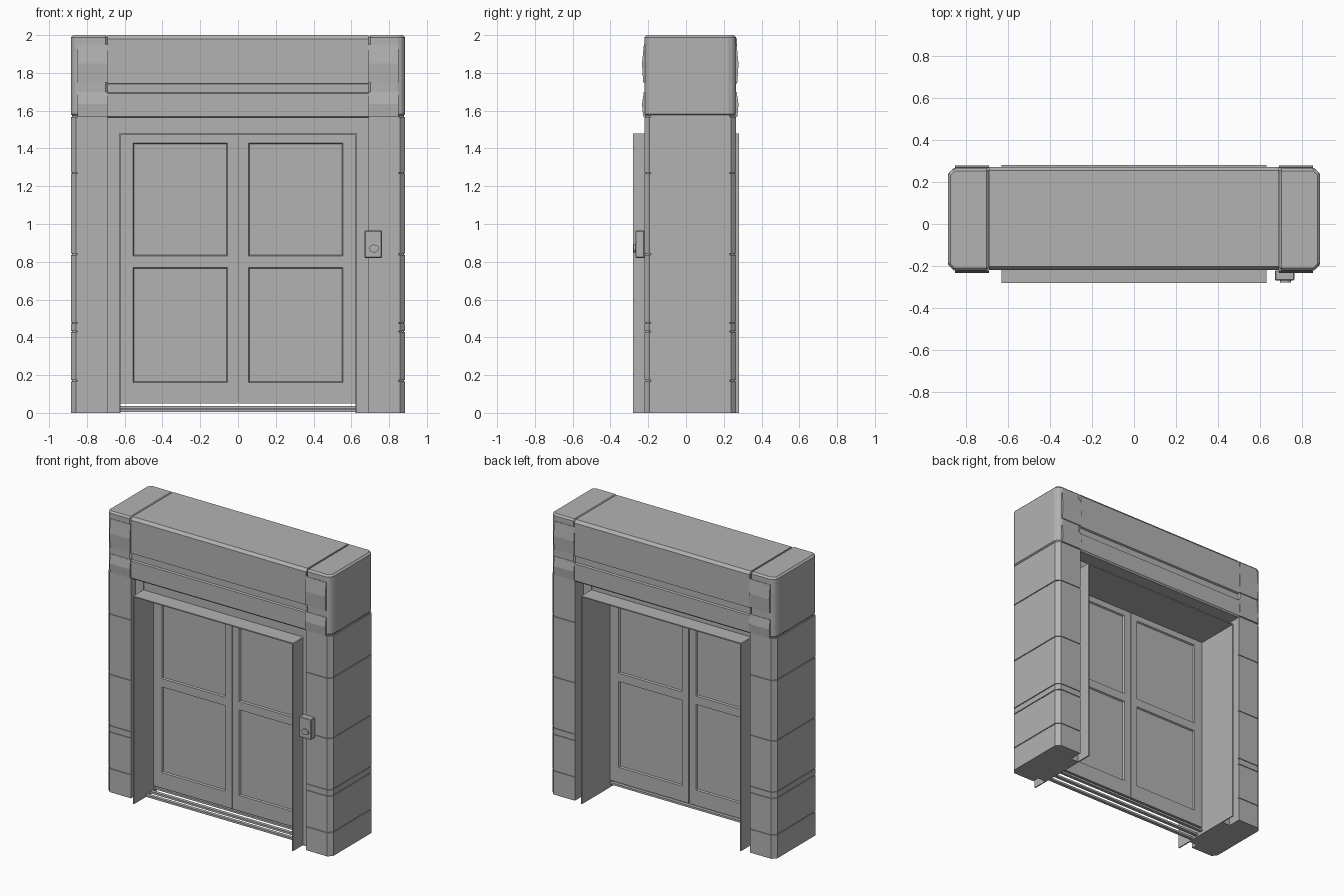
import bpy, bmesh
from mathutils import Vector

if "Cube" in bpy.data.objects:
    bpy.data.objects.remove(bpy.data.objects["Cube"], do_unlink=True)

grey = bpy.data.materials.new("plain grey")
grey.use_nodes = True
colour = (0.45, 0.45, 0.45, 1)
grey.diffuse_color = colour
grey.node_tree.nodes["Principled BSDF"].inputs["Base Color"].default_value = colour


def finish(name, bm):
    bmesh.ops.recalc_face_normals(bm, faces=bm.faces)
    mesh = bpy.data.meshes.new(name)
    bm.to_mesh(mesh)
    bm.free()
    mesh.materials.append(grey)
    obj = bpy.data.objects.new(name, mesh)
    bpy.context.collection.objects.link(obj)
    return obj


def extrude(name, points, axis, start, end):
    """Prism: the 2D points lie in the two other axes, in x, y, z order."""
    bm = bmesh.new()

    def place(p):
        co = list(p)
        co.insert(axis, start)
        return bm.verts.new(co)

    face = bm.faces.new([place(p) for p in points])
    side = bmesh.ops.extrude_face_region(bm, geom=[face])["geom"]
    shift = Vector((0, 0, 0))
    shift[axis] = end - start
    bmesh.ops.translate(bm, vec=shift, verts=[v for v in side if isinstance(v, bmesh.types.BMVert)])
    return finish(name, bm)


def box(name, x, y, z):
    x = sorted(x)
    return extrude(name, [(x[0], y[0]), (x[1], y[0]), (x[1], y[1]), (x[0], y[1])], 2, *z)


def bevel(obj, width, segments=1):
    mod = obj.modifiers.new("bevel", "BEVEL")
    mod.width = width
    mod.segments = segments


FRONT, BACK, OUT, IN, TOP = -0.22, 0.265, 0.885, 0.69, 1.57


def pillar_outline(s, inset=0.0, cut=0.028):
    f, b, o, i = FRONT + inset, BACK - inset, OUT - inset, IN
    return [(s * x, y) for x, y in
            ((i, f), (o - cut, f), (o, f + cut), (o, b - cut), (o - cut, b), (i, b))]


def door_leaf(name, s):
    bm = bmesh.new()
    bmesh.ops.create_cube(bm, size=1)
    for v in bm.verts:
        v.co = (s * (0.316 + v.co.x * 0.626), -0.05 + v.co.y * 0.03, 0.7625 + v.co.z * 1.425)
    cuts = [((s * x, 0, 0), (1, 0, 0)) for x in (0.055, 0.555)]
    cuts += [((0, 0, z), (0, 0, 1)) for z in (0.16, 0.77, 0.83, 1.43)]
    for co, no in cuts:
        bmesh.ops.bisect_plane(bm, geom=bm.verts[:] + bm.edges[:] + bm.faces[:],
                               plane_co=co, plane_no=no)
    bmesh.ops.recalc_face_normals(bm, faces=bm.faces)
    panels = [f for f in bm.faces if abs(f.normal.y) > 0.9 and f.calc_area() > 0.2]
    bmesh.ops.inset_individual(bm, faces=panels, thickness=0.008, depth=-0.01)
    finish(name, bm)


joints = [0, 0.17, 0.43, 0.475, 0.84, 1.27, TOP]
for side, s in (("left", 1), ("right", -1)):
    # Pillar of stacked blocks around a slightly smaller core
    extrude(side + "_pillar_core", pillar_outline(s, 0.006), 2, 0.01, 1.6)
    for n, (low, high) in enumerate(zip(joints, joints[1:])):
        extrude(f"{side}_pillar_block_{n + 1}", pillar_outline(s), 2,
                low + (0.003 if n else 0), high - 0.003)
    # Corner block above the pillar
    corner = extrude(side + "_corner_block", pillar_outline(s), 2, TOP, 2.0)
    bevel(corner, 0.012)
    # Bulging ornament plates, front and back
    for face, y, d in (("front", FRONT, -1), ("back", BACK, 1)):
        for label, low, high in (("lower", TOP, 1.70), ("upper", 1.75, 1.95)):
            mid = (low + high) / 2
            profile = [(y - d * 0.01, low), (y + d * 0.007, low), (y + d * 0.013, mid),
                       (y + d * 0.003, high), (y - d * 0.01, high)]
            extrude(f"{side}_{face}_{label}_ornament", profile, 0, s * IN, s * 0.85)
    # Recessed strip between pillar and casing
    box(side + "_frame_strip", (s * 0.625, s * IN), (-0.17, 0.17), (0, 1.56))
    door_leaf(side + "_door_leaf", s)

# Lintel with grooved mouldings, extruded across the opening
f, b = FRONT + 0.002, BACK + 0.005
front_line = [(f + 0.01, 1.56), (f, TOP), (f, 1.69), (f + 0.012, 1.695), (f + 0.012, 1.74),
              (f, 1.745), (f, 1.98), (f + 0.016, 2.0)]
back_line = [(b + f - y, z) for y, z in reversed(front_line)]
extrude("lintel", front_line + back_line, 0, -IN, IN)

# Header in the recess above the casing
box("frame_header", (-0.63, 0.63), (-0.165, 0.165), (1.475, 1.565))

# Thin casing tunnel around the doors
w, t, h = 0.63, 0.008, 1.48
extrude("door_casing", [(-w, 0), (-w, h), (w, h), (w, 0), (w - t, 0),
                        (w - t, h - t), (t - w, h - t), (t - w, 0)], 1, -0.28, 0.28)

# Sill rails
for n, (y, z) in enumerate(((-0.14, 0.012), (-0.09, 0.018), (-0.045, 0.03))):
    box(f"sill_rail_{n + 1}", (-w, w), (y - 0.012, y + 0.012), (z - 0.008, z + 0.006))

# Call plate and button
bevel(box("call_plate", (0.67, 0.762), (-0.268, FRONT), (0.82, 0.965)), 0.004)
bm = bmesh.new()
bmesh.ops.create_cone(bm, cap_ends=True, segments=20, radius1=0.026, radius2=0.026, depth=0.014)
for v in bm.verts:
    v.co = (0.72 + v.co.x, -0.27 + v.co.z, 0.87 + v.co.y * 0.8)
finish("call_button", bm)
